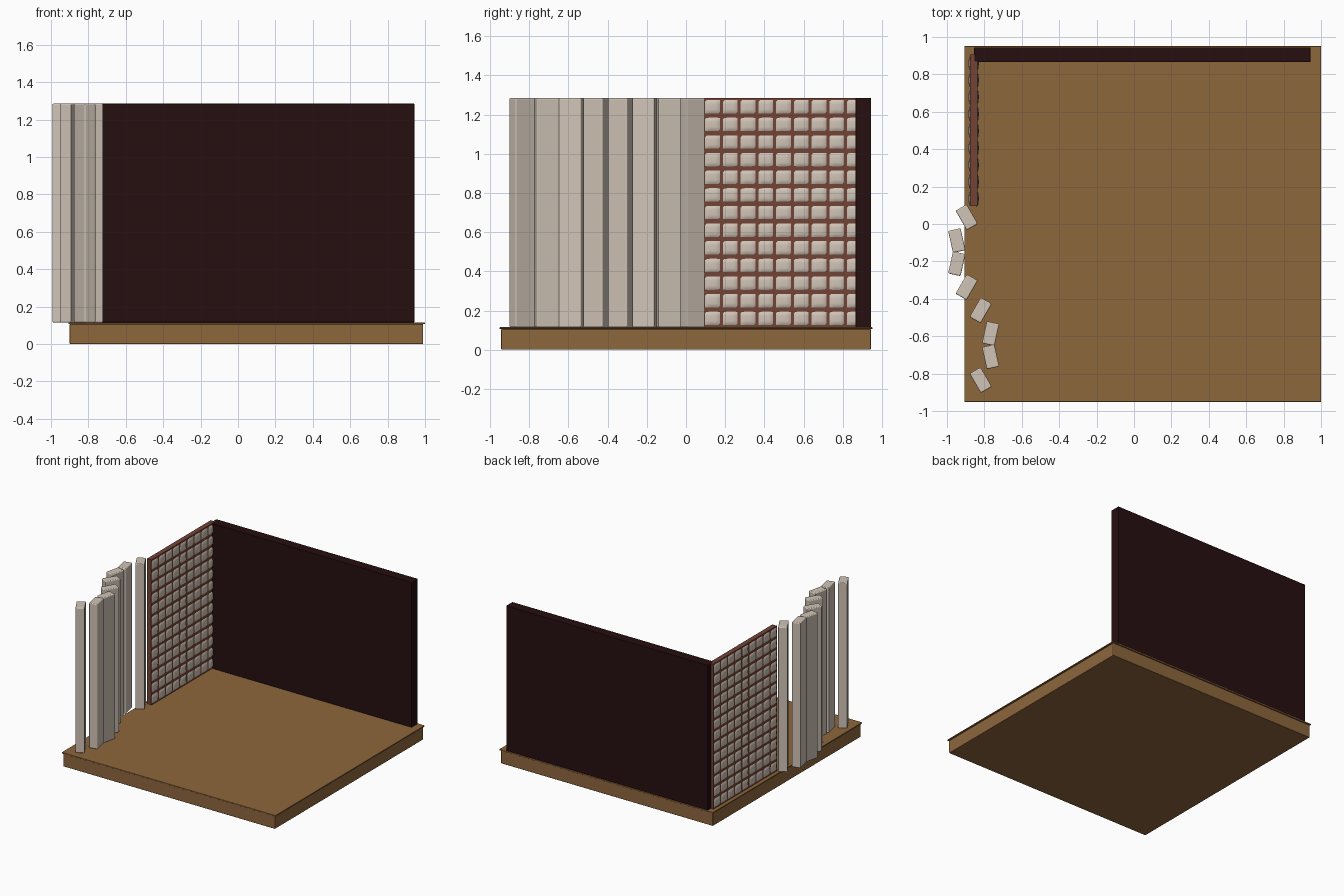
import bpy, bmesh, math
from mathutils import Matrix

cube = bpy.data.objects.get("Cube")
if cube:
    bpy.data.objects.remove(cube, do_unlink=True)


def material(name, rgb):
    m = bpy.data.materials.new(name)
    m.use_nodes = True
    m.diffuse_color = (*rgb, 1)
    m.node_tree.nodes["Principled BSDF"].inputs["Base Color"].default_value = (*rgb, 1)
    return m


wood = material("wood_brown", (0.27, 0.135, 0.046))
dark = material("dark_maroon", (0.019, 0.0045, 0.005))
red = material("red_brown", (0.17, 0.056, 0.037))
stone = material("pale_stone", (0.63, 0.55, 0.47))


def finish(bm, name, mat, bevel=0, smooth=False):
    mesh = bpy.data.meshes.new(name)
    bm.to_mesh(mesh)
    bm.free()
    mesh.materials.append(mat)
    obj = bpy.data.objects.new(name, mesh)
    bpy.context.collection.objects.link(obj)
    if bevel:
        mod = obj.modifiers.new("Bevel", "BEVEL")
        mod.width, mod.segments = bevel, 3
    if smooth:
        bpy.ops.object.select_all(action="DESELECT")
        obj.select_set(True)
        bpy.context.view_layer.objects.active = obj
        bpy.ops.object.shade_smooth_by_angle(angle=math.radians(40))
    return obj


def box(name, mat, x, y, z, bevel=0):
    """Box from (min, max) pairs along each axis."""
    bm = bmesh.new()
    size = [b - a for a, b in (x, y, z)]
    mid = [(a + b) / 2 for a, b in (x, y, z)]
    bmesh.ops.create_cube(bm, size=1, matrix=Matrix.Translation(mid) @ Matrix.Diagonal((*size, 1)))
    return finish(bm, name, mat, bevel)


FLOOR, TOP = 0.115, 1.285

# Platform with a thin overhanging top
box("platform_body", wood, (-0.9, 0.99), (-0.943, 0.943), (0, 0.106), 0.004)
box("platform_top", wood, (-0.907, 1.0), (-0.951, 0.951), (0.106, FLOOR), 0.002)

# Back wall
box("back_wall", dark, (-0.855, 0.943), (0.865, 0.945), (FLOOR, TOP), 0.003)

# Side screen: core board with cushion tiles on both faces
box("screen_core", red, (-0.877, -0.837), (0.095, 0.905), (FLOOR, TOP))

COLS, ROWS, N = 9, 13, 6
PITCH_Y, PITCH_Z = 0.815 / COLS, (TOP - FLOOR) / ROWS
bm = bmesh.new()
for side in (-1, 1):
    for c in range(COLS):
        for r in range(ROWS):
            y0, z0 = 0.09 + (c + 0.5) * PITCH_Y, FLOOR + (r + 0.5) * PITCH_Z
            tile = bmesh.ops.create_grid(bm, x_segments=N, y_segments=N, size=1)["verts"]
            for v in tile:
                u, w = v.co.x, v.co.y
                bulge = math.sqrt(max(0, (1 - u ** 4) * (1 - w ** 4)))
                v.co = (-0.857 + side * (0.016 + 0.011 * bulge),
                        y0 + side * u * PITCH_Y * 0.485, z0 + w * PITCH_Z * 0.44)
finish(bm, "screen_tiles", stone, smooth=True)

# Row of upright slats following a wave
for i in range(8):
    phase = (i + 0.5) * math.pi / 4
    slat = box(f"slat_{i + 1}", stone, (-0.034, 0.034), (-0.06, 0.06), (FLOOR, TOP), 0.007)
    slat.location = (-0.857 - 0.098 * math.sin(phase), 0.036 - 0.1244 * i, 0)
    slat.rotation_euler.z = math.radians(32.5) * math.cos(phase)
